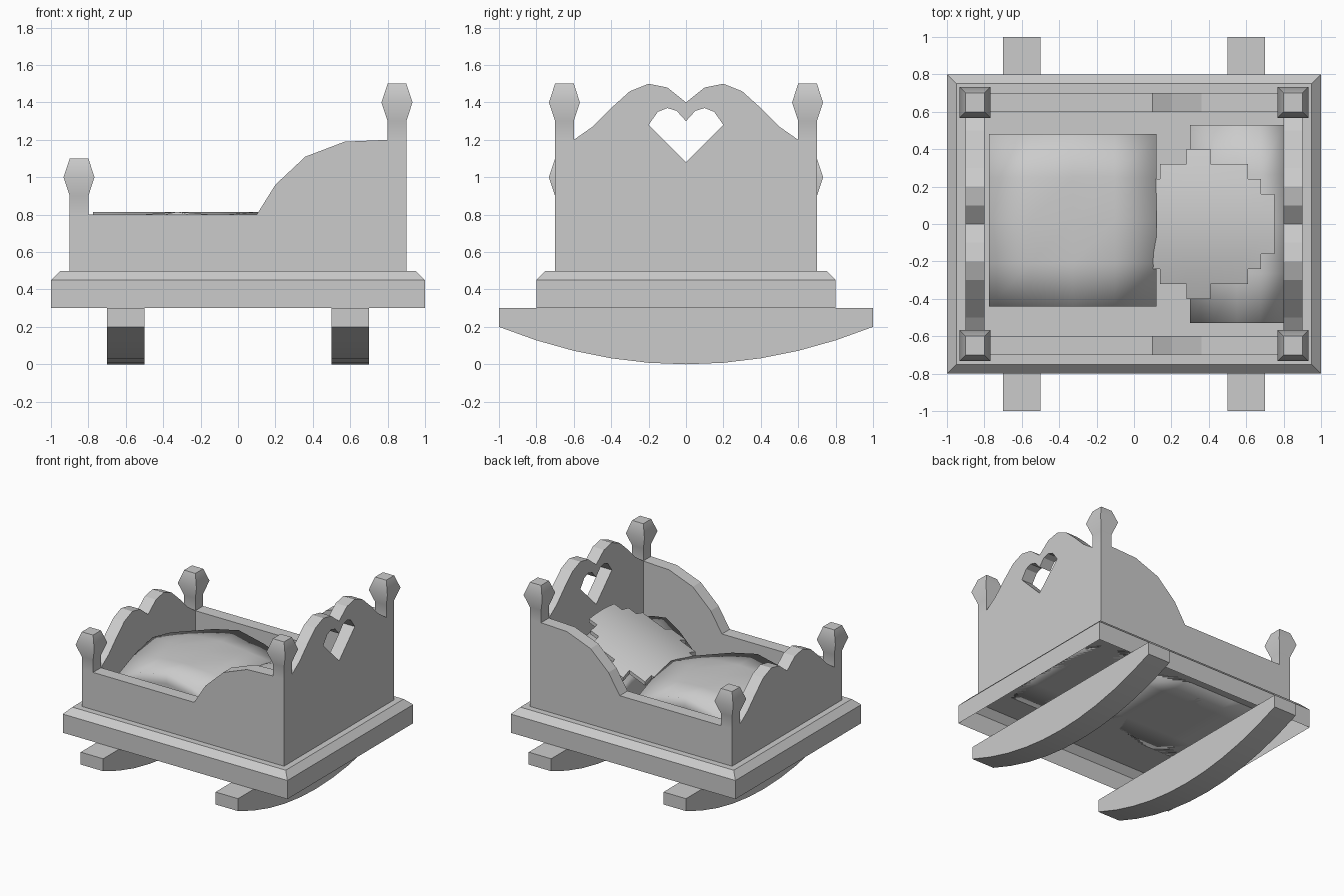
import bpy, bmesh
from mathutils import Vector

cube = bpy.data.objects.get("Cube")
if cube:
    bpy.data.objects.remove(cube, do_unlink=True)

grey = bpy.data.materials.new("plain_grey")
grey.use_nodes = True
grey.diffuse_color = (0.6, 0.6, 0.6, 1)
grey.node_tree.nodes["Principled BSDF"].inputs["Base Color"].default_value = (0.6, 0.6, 0.6, 1)


def finish(name, bm, smooth_angle=0):
    """Make the object; edges sharper than smooth_angle stay crisp."""
    bmesh.ops.recalc_face_normals(bm, faces=bm.faces)
    mesh = bpy.data.meshes.new(name)
    bm.to_mesh(mesh)
    bm.free()
    mesh.materials.append(grey)
    for p in mesh.polygons:
        p.use_smooth = smooth_angle > 0
    if smooth_angle:
        mesh.set_sharp_from_angle(angle=smooth_angle)
    obj = bpy.data.objects.new(name, mesh)
    bpy.context.collection.objects.link(obj)
    return obj


def extrude(name, outline, axis, start, end, smooth_angle=0):
    """Extrude a 2D outline along the x or y axis."""
    bm = bmesh.new()
    face = bm.faces.new([bm.verts.new((start, a, b) if axis == "x" else (a, start, b))
                         for a, b in outline])
    moved = bmesh.ops.extrude_face_region(bm, geom=[face])["geom"]
    shift = Vector([(end - start) * (axis == k) for k in "xyz"])
    bmesh.ops.translate(bm, vec=shift, verts=[v for v in moved if isinstance(v, bmesh.types.BMVert)])
    return finish(name, bm, smooth_angle)


def loft(name, rings, centre=(0, 0), smooth_angle=0):
    """Stack of rectangles given as (half_x, half_y, z), open below."""
    bm = bmesh.new()
    loops = [[bm.verts.new((centre[0] + sx * hx, centre[1] + sy * hy, z))
              for sx, sy in ((-1, -1), (1, -1), (1, 1), (-1, 1))] for hx, hy, z in rings]
    for low, high in zip(loops, loops[1:]):
        for i in range(4):
            j = (i + 1) % 4
            bm.faces.new((low[i], low[j], high[j], high[i]))
    bm.faces.new(loops[-1])
    return finish(name, bm, smooth_angle)


def mirrored(half):
    """Complete a half outline, running from the outside in, across zero."""
    return half + [(-a, b) for a, b in reversed(half) if a > 0]


# Base tray: thin bevelled shell, hollow underneath
loft("base_tray", [(1, 0.8, 0.3), (1, 0.8, 0.45), (0.95, 0.75, 0.5)])

# Rockers
arc = [(i / 5, 0.2 * (i / 5) ** 2) for i in range(-5, 6)]
for side, x in (("foot", -0.6), ("head", 0.6)):
    extrude(side + "_rocker", arc + [(1, 0.3), (-1, 0.3)], "x", x - 0.1, x + 0.1, 0.6)

# Side boards with a raised shoulder at the head
shoulder = [(-0.9, 0.5), (0.9, 0.5), (0.9, 1.2), (0.8, 1.2), (0.57, 1.19),
            (0.36, 1.11), (0.2, 0.96), (0.1, 0.8), (-0.9, 0.8)]
for side, y in (("right", -0.7), ("left", 0.6)):
    extrude(side + "_side_board", shoulder, "y", y, y + 0.1)

# End boards share a double-humped top
crest = [(0.6, 1.2), (0.5, 1.27), (0.4, 1.37), (0.3, 1.46), (0.2, 1.5), (0.1, 1.48), (0, 1.4)]
headboard = extrude("headboard", mirrored([(0.7, 0.5), (0.7, 1.2)] + crest), "x", 0.8, 0.9)
extrude("footboard", mirrored([(0.7, 0.5), (0.7, 0.8)] + [(y, z - 0.4) for y, z in crest]),
        "x", -0.9, -0.8)

# Heart opening through the headboard
lobe = [(0.2, 1.28), (0.15, 1.35), (0.1, 1.37), (0.05, 1.355), (0, 1.3)]
cutter = extrude("heart_cutter", mirrored(lobe) + [(0, 1.08)], "x", 0.7, 1)
cutter.hide_render = True
cut = headboard.modifiers.new("heart", "BOOLEAN")
cut.operation = "DIFFERENCE"
cut.solver = "EXACT"
cut.object = cutter
bpy.context.view_layer.objects.active = headboard
bpy.ops.object.modifier_apply(modifier=cut.name)
bpy.data.objects.remove(cutter, do_unlink=True)

# Corner posts with softly flared knobs
for end, x, top in (("foot", -0.85, 1.1), ("head", 0.85, 1.5)):
    for side, y in (("right", -0.65), ("left", 0.65)):
        loft(f"{end}_{side}_post", [(0.05, 0.05, top - 0.3), (0.05, 0.05, top - 0.2),
             (0.083, 0.083, top - 0.1), (0.05, 0.05, top)], (x, y), 0.8)


def cushion(name, x0, x1, y0, y1, top):
    """Soft block with sagging corners; its crown follows top(x)."""
    bm = bmesh.new()
    bmesh.ops.create_cube(bm, size=2)
    bmesh.ops.subdivide_edges(bm, edges=bm.edges, cuts=3, use_grid_fill=True)
    for v in bm.verts:
        u, w, h = v.co
        x = x0 + (u + 1) / 2 * (x1 - x0)
        y = y0 + (w + 1) / 2 * (y1 - y0)
        height = top(x) - 0.14 * abs(u * w) ** 1.5
        v.co = (x, y, 0.5 + (h + 1) / 2 * (height - 0.5))
    return finish(name, bm, 3.1)


# Bedding
cushion("blanket", -0.775, 0.12, -0.44, 0.48, lambda x: 0.815)
cushion("pillow", 0.3, 0.8, -0.53, 0.53, lambda x: 0.7 + 0.25 * x)

# Stepped, domed pillow cover leaning towards the headboard: (x start, x end, half width in cells)
bm = bmesh.new()
rows = [(0.1, 0.14, 3), (0.14, 0.28, 4), (0.28, 0.41, 5), (0.41, 0.61, 4), (0.61, 0.68, 3), (0.68, 0.75, 2)]
for x0, x1, half in rows:
    for i in range(-half, half):
        corners = ((x0, i), (x1, i), (x1, i + 1), (x0, i + 1))
        bm.faces.new([bm.verts.new((x, j * 0.08, 0.75 + 0.4 * x - 0.5 * (j * 0.08) ** 2))
                      for x, j in corners])
bmesh.ops.remove_doubles(bm, verts=bm.verts, dist=0.001)
thick = bmesh.ops.extrude_face_region(bm, geom=bm.faces[:], use_keep_orig=True)["geom"]
bmesh.ops.translate(bm, vec=(0, 0, -0.03), verts=[v for v in thick if isinstance(v, bmesh.types.BMVert)])
finish("pillow_cover", bm, 0.6)
